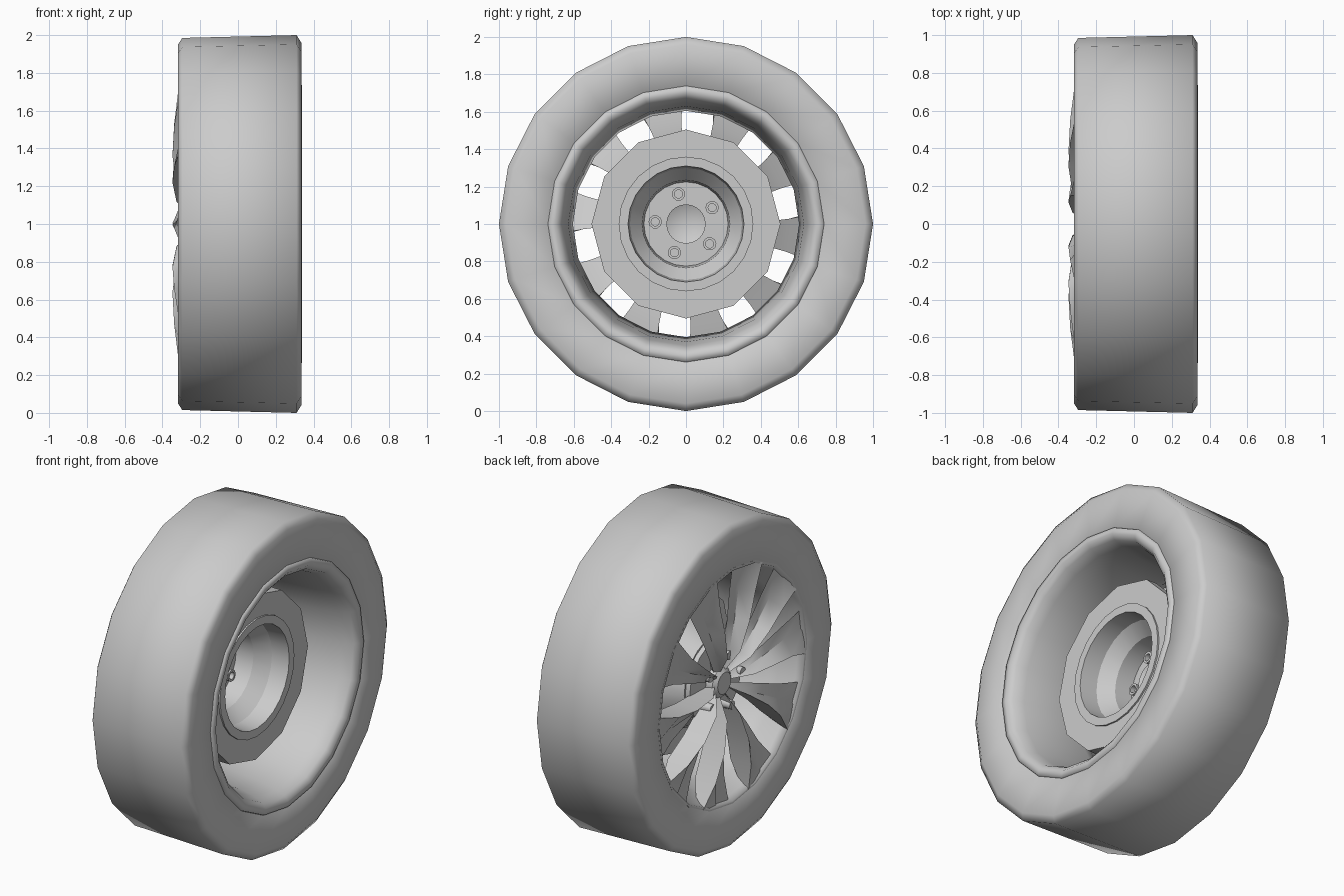
import bpy, bmesh
from math import sin, cos, pi, radians

if "Cube" in bpy.data.objects:
    bpy.data.objects.remove(bpy.data.objects["Cube"])

START = radians(104)  # angle of the first spoke and bolt


def pos(x, r, a):
    return (x, r * cos(a), 1 + r * sin(a))


def finish(name, bm, angle=40):
    bmesh.ops.remove_doubles(bm, verts=bm.verts, dist=1e-5)
    bmesh.ops.recalc_face_normals(bm, faces=bm.faces)
    me = bpy.data.meshes.new(name)
    bm.to_mesh(me)
    bm.free()
    ob = bpy.data.objects.new(name, me)
    bpy.context.collection.objects.link(ob)
    bpy.ops.object.select_all(action='DESELECT')
    ob.select_set(True)
    bpy.context.view_layer.objects.active = ob
    if angle:
        bpy.ops.object.shade_smooth_by_angle(angle=radians(angle))
    return ob


def lathe(name, profile, sides, closed=True, turn=0.0, angle=40):
    """Spin an (x, radius) profile about the axle."""
    bm = bmesh.new()
    rings = [[bm.verts.new(pos(x, r, turn + 2 * pi * i / sides)) for i in range(sides)]
             for x, r in profile]
    pairs = list(zip(rings, rings[1:]))
    if closed:
        pairs.append((rings[-1], rings[0]))
    for p, q in pairs:
        for i in range(sides):
            j = (i + 1) % sides
            bm.faces.new((p[i], p[j], q[j], q[i]))
    bmesh.ops.dissolve_degenerate(bm, edges=bm.edges, dist=1e-6)
    return finish(name, bm, angle)


# Tyre
lathe("tyre", [(-0.29, 0.70), (-0.315, 0.715), (-0.318, 0.95), (-0.295, 0.985),
               (0.31, 1.0), (0.335, 0.96), (0.33, 0.74), (0.30, 0.72)], 20, angle=75)

# Rim: rolled inner lip, deep barrel, flared outer edge
lathe("rim", [(0.31, 0.745), (0.338, 0.735), (0.34, 0.70), (0.315, 0.67), (0.25, 0.65),
              (0.15, 0.63), (-0.12, 0.605), (-0.20, 0.63), (-0.28, 0.69), (-0.316, 0.705),
              (-0.316, 0.72), (-0.27, 0.715), (-0.12, 0.63), (0.25, 0.69)], 20, angle=75)

# Brake disc and the raised hat that steps down to the hub
lathe("brake_disc", [(0.12, 0.505), (0.12, 0.34), (0.05, 0.34), (0.05, 0.505)],
      12, turn=pi / 2, angle=30)
lathe("disc_hat", [(0.13, 0.36), (0.13, 0.31), (0.02, 0.30), (-0.06, 0.235), (-0.17, 0.225),
                   (-0.17, 0.26), (-0.02, 0.32), (0.06, 0.36)], 24, angle=30)

# Turbine blades: (radius, ridge x, ridge angle, valley x, valley angle,
#                  wing x, wing angle, back x, back angle)
sections = [(0.08, -0.25, 0.12, -0.24, 0.0, -0.22, -0.20, -0.18, 0.0),
            (0.20, -0.325, 0.08, -0.265, -0.02, -0.24, -0.20, -0.19, 0.06),
            (0.38, -0.347, 0.08, -0.275, -0.04, -0.265, -0.20, -0.20, 0.09),
            (0.55, -0.338, 0.11, -0.28, -0.05, -0.275, -0.20, -0.20, 0.12),
            (0.71, -0.318, 0.17, -0.30, -0.05, -0.30, -0.22, -0.26, 0.15)]
bm = bmesh.new()
for k in range(10):
    base = START + k * pi / 5
    rows = [[bm.verts.new(pos(s[i], s[0], base + s[i + 1])) for i in (1, 3, 5, 7)]
            for s in sections]
    for p, q in zip(rows, rows[1:]):
        for i in range(4):
            j = (i + 1) % 4
            bm.faces.new((p[i], p[j], q[j], q[i]))
    bm.faces.new(rows[0])
    bm.faces.new(rows[-1])
finish("turbine_spokes", bm, 35)

# Hub plate and centre cap
lathe("hub_plate", [(-0.17, 0.09), (-0.17, 0.25), (-0.20, 0.25), (-0.20, 0.09)], 20, angle=30)
lathe("centre_cap", [(-0.255, 0.0), (-0.26, 0.065), (-0.24, 0.09), (-0.12, 0.105),
                     (-0.17, 0.0)], 24, closed=False, angle=40)

# Wheel bolts: hollow nuts passing through the hub
bm = bmesh.new()
for k in range(5):
    a = START + k * 2 * pi / 5
    rings = []
    for x, rad in [(-0.27, 0.026), (-0.13, 0.036), (-0.13, 0.022), (-0.16, 0.022)]:
        c = pos(x, 0.165, a)
        rings.append([bm.verts.new((x, c[1] + rad * cos(i * pi / 5), c[2] + rad * sin(i * pi / 5)))
                      for i in range(10)])
    for p, q in zip(rings, rings[1:]):
        for i in range(10):
            j = (i + 1) % 10
            bm.faces.new((p[i], p[j], q[j], q[i]))
    bm.faces.new(rings[0])
    bm.faces.new(rings[-1])
finish("wheel_bolts", bm, 40)
